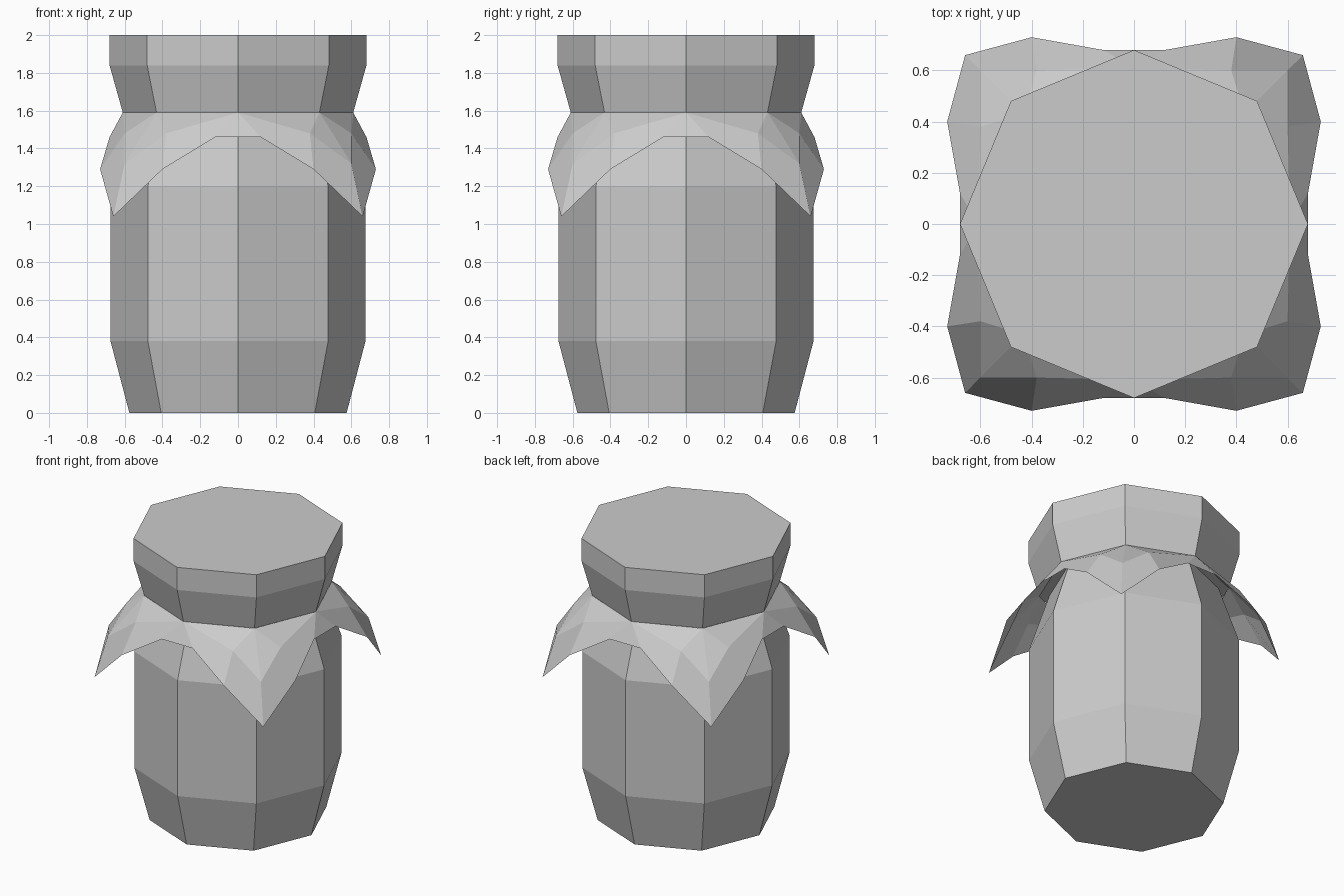
import bpy, bmesh
from math import cos, sin, pi

if "Cube" in bpy.data.objects:
    bpy.data.objects.remove(bpy.data.objects["Cube"])


def finish(bm, name):
    bmesh.ops.remove_doubles(bm, verts=bm.verts, dist=0.001)
    bmesh.ops.recalc_face_normals(bm, faces=bm.faces)
    mesh = bpy.data.meshes.new(name)
    bm.to_mesh(mesh)
    bm.free()
    obj = bpy.data.objects.new(name, mesh)
    bpy.context.collection.objects.link(obj)
    return obj


def octagon_lathe(name, profile):
    """Eight-sided closed solid from (radius, height) pairs."""
    bm = bmesh.new()
    rings = [[bm.verts.new((r * cos(i * pi / 4), r * sin(i * pi / 4), z))
              for i in range(8)] for r, z in profile]
    for lo, hi in zip(rings, rings[1:]):
        for i in range(8):
            j = (i + 1) % 8
            bm.faces.new((lo[i], lo[j], hi[j], hi[i]))
    bm.faces.new(rings[0][::-1])
    bm.faces.new(rings[-1])
    return finish(bm, name)


# Jar body and covered lid
octagon_lathe("jar_body", [(0.575, 0), (0.675, 0.38), (0.675, 1.2), (0.545, 1.59)])
octagon_lathe("lid_cover", [(0.61, 1.59), (0.68, 1.84), (0.68, 2.0)])

# Cloth skirt: half a corner flap, mirrored across the diagonal, turned four times
P = {
    "mid": (0, 0.61, 1.59), "top": (0.432, 0.432, 1.59),
    "hem": (0.12, 0.68, 1.46), "fold": (0.38, 0.60, 1.48),
    "edge": (0.40, 0.73, 1.29), "ridge": (0.60, 0.60, 1.32),
    "tip": (0.66, 0.66, 1.04),
}
HALF = [("mid", "hem", "edge", "fold"), ("mid", "fold", "top"),
        ("fold", "edge", "tip", "ridge"), ("top", "fold", "ridge")]

bm = bmesh.new()


def add_face(points, turn):
    for _ in range(turn):
        points = [(-y, x, z) for x, y, z in points]
    bm.faces.new([bm.verts.new(p) for p in points])


for turn in range(4):
    for keys in HALF:
        pts = [P[k] for k in keys]
        add_face(pts, turn)
        add_face([(y, x, z) for x, y, z in reversed(pts)], turn)
    x, y, z = P["hem"]
    add_face([P["mid"], (-x, y, z), (x, y, z)], turn)
finish(bm, "cloth_skirt")
